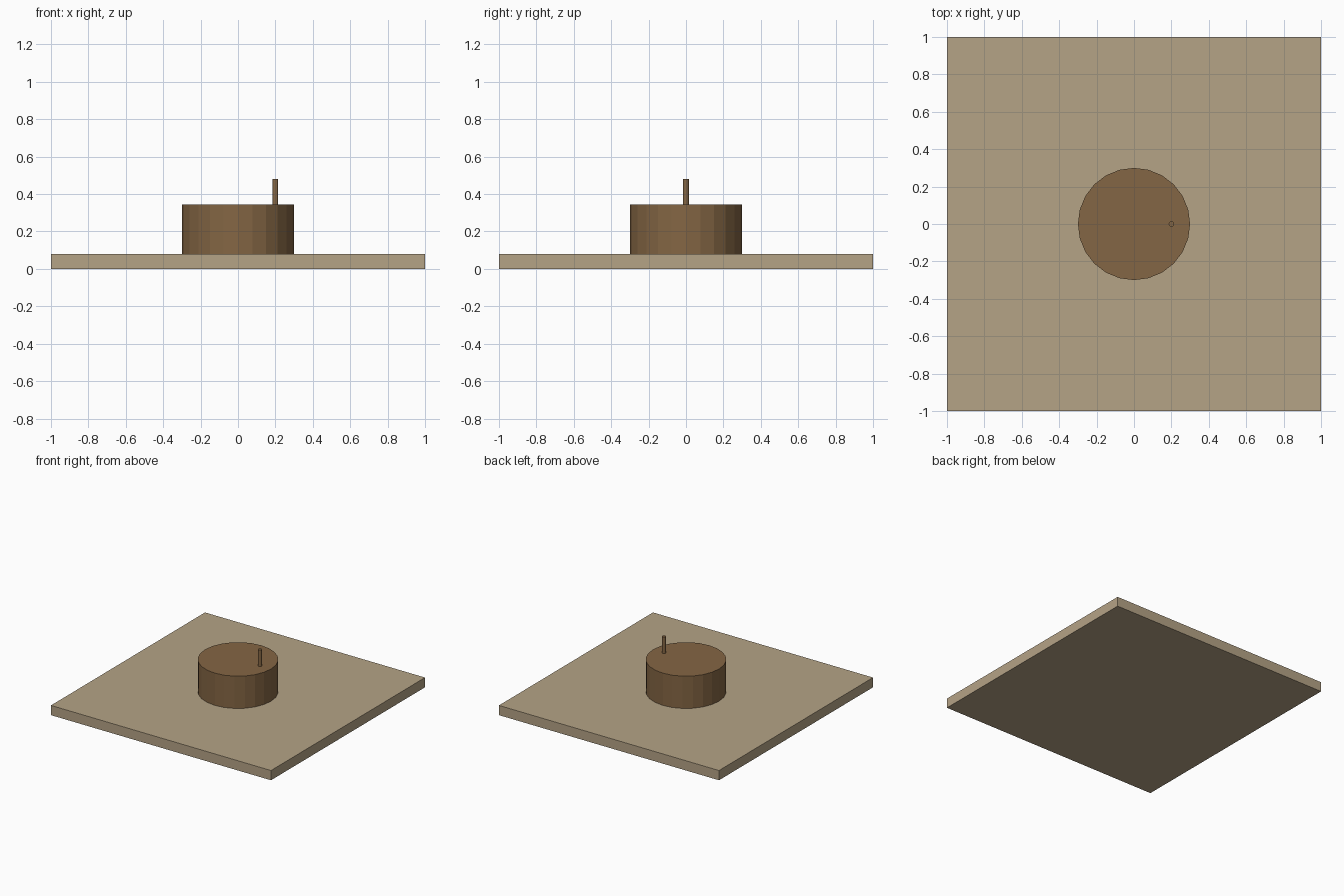
import bpy, bmesh
from mathutils import Matrix

if "Cube" in bpy.data.objects:
    bpy.data.objects.remove(bpy.data.objects["Cube"])


def material(name, rgb):
    m = bpy.data.materials.new(name)
    m.diffuse_color = (*rgb, 1.0)
    m.use_nodes = True
    m.node_tree.nodes["Principled BSDF"].inputs["Base Color"].default_value = m.diffuse_color
    return m


tan = material("light_tan", (0.462, 0.366, 0.238))
brown = material("wood_brown", (0.231, 0.133, 0.058))


def add(name, bm, mat):
    me = bpy.data.meshes.new(name)
    bm.to_mesh(me)
    bm.free()
    me.materials.append(mat)
    ob = bpy.data.objects.new(name, me)
    bpy.context.collection.objects.link(ob)


def cylinder(name, x, radius, z0, z1, sides, mat):
    bm = bmesh.new()
    bmesh.ops.create_cone(bm, cap_ends=True, segments=sides, radius1=radius,
                          radius2=radius, depth=z1 - z0,
                          matrix=Matrix.Translation((x, 0, (z0 + z1) / 2)))
    add(name, bm, mat)


# square base plate
bm = bmesh.new()
bmesh.ops.create_cube(bm, size=1, matrix=Matrix.Translation((0, 0, 0.04))
                      @ Matrix.Diagonal((2, 2, 0.08, 1)))
add("base_plate", bm, tan)

# round drum, with an off-centre pin on top
cylinder("drum", 0, 0.30, 0.08, 0.345, 24, brown)
cylinder("pin", 0.2, 0.015, 0.345, 0.48, 12, brown)
